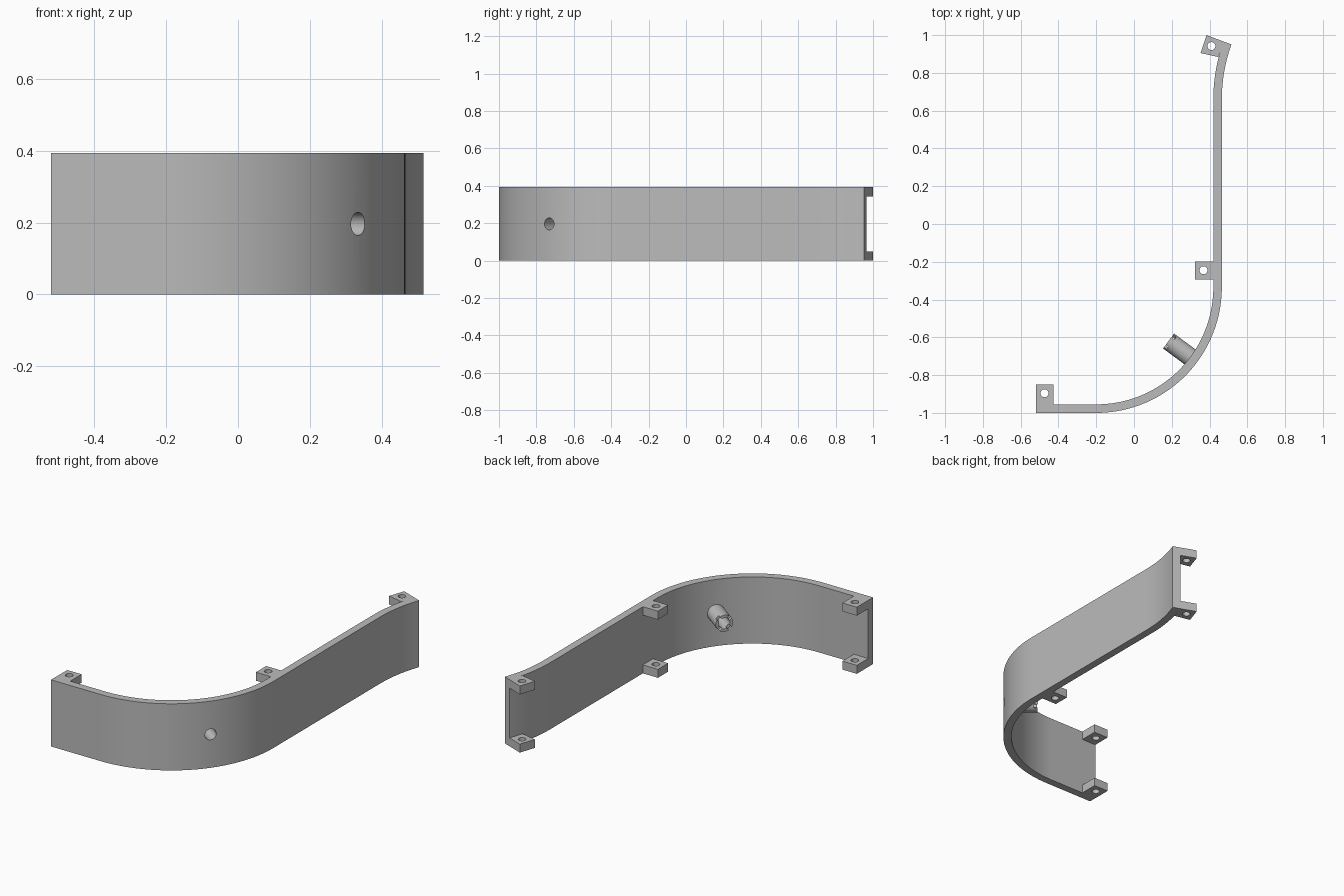
import bpy, bmesh
from math import sin, cos, radians, pi
from mathutils import Vector, Matrix

if "Cube" in bpy.data.objects:
    bpy.data.objects.remove(bpy.data.objects["Cube"])

HEIGHT, WALL, LUG = 0.393, 0.045, 0.05
BEND, BEND_R = Vector((-0.2, -0.335)), 0.665      # main corner
FLARE_R, FLARE = 0.85, radians(20)                # outward flare at the back
FLARE_Y = 0.66
RIGHT = BEND.x + BEND_R
TUBE_ANGLE = radians(-36.6)

gray = bpy.data.materials.new("plain gray")
gray.use_nodes = True
gray.diffuse_color = (0.5, 0.5, 0.5, 1)
gray.node_tree.nodes["Principled BSDF"].inputs["Base Color"].default_value = gray.diffuse_color


def add_object(name, bm):
    bmesh.ops.recalc_face_normals(bm, faces=bm.faces)
    mesh = bpy.data.meshes.new(name)
    bm.to_mesh(mesh)
    bm.free()
    mesh.materials.append(gray)
    ob = bpy.data.objects.new(name, mesh)
    bpy.context.collection.objects.link(ob)
    return ob


def prism(name, outline, z0, z1):
    bm = bmesh.new()
    face = bm.faces.new([bm.verts.new((x, y, z0)) for x, y in outline])
    top = bmesh.ops.extrude_face_region(bm, geom=[face])["geom"]
    bmesh.ops.translate(bm, vec=(0, 0, z1 - z0),
                        verts=[v for v in top if isinstance(v, bmesh.types.BMVert)])
    return add_object(name, bm)


def cylinder(name, radius, depth, matrix):
    bm = bmesh.new()
    bmesh.ops.create_cone(bm, cap_ends=True, segments=40, radius1=radius,
                          radius2=radius, depth=depth, matrix=matrix)
    return add_object(name, bm)


def box(name, size, matrix):
    bm = bmesh.new()
    bmesh.ops.create_cube(bm, size=1, matrix=matrix @ Matrix.Diagonal((*size, 1)))
    return add_object(name, bm)


def cut(ob, cutters):
    for cutter in cutters:
        cutter.hide_render = True
        mod = ob.modifiers.new("cut", 'BOOLEAN')
        mod.operation, mod.solver, mod.object = 'DIFFERENCE', 'EXACT', cutter
    bpy.context.view_layer.update()
    graph = bpy.context.evaluated_depsgraph_get()
    mesh = bpy.data.meshes.new_from_object(ob.evaluated_get(graph))
    ob.modifiers.clear()
    ob.data = mesh
    for cutter in cutters:
        bpy.data.objects.remove(cutter)


def wall_side(inset):
    """One side of the curved strip, from the front end to the back end."""
    pts = [(-0.52, -1 + inset)]
    for i in range(41):
        a = -pi / 2 + i / 40 * pi / 2
        pts.append((BEND.x + (BEND_R - inset) * cos(a), BEND.y + (BEND_R - inset) * sin(a)))
    for i in range(13):
        a = FLARE * i / 12
        pts.append((RIGHT + FLARE_R - (FLARE_R + inset) * cos(a),
                    FLARE_Y + (FLARE_R + inset) * sin(a)))
    return pts


# Curved wall
outer, inner = wall_side(0), wall_side(WALL)
wall = prism("curved_wall", outer + inner[::-1], 0, HEIGHT)


# Tube axis frame: local z points outward through the wall
def on_axis(distance, roll=0):
    x, y = BEND + distance * Vector((cos(TUBE_ANGLE), sin(TUBE_ANGLE)))
    return (Matrix.Translation((x, y, HEIGHT / 2)) @ Matrix.Rotation(TUBE_ANGLE, 4, 'Z')
            @ Matrix.Rotation(pi / 2, 4, 'Y') @ Matrix.Rotation(roll, 4, 'Z'))


cut(wall, [cylinder("wall_bore", 0.032, 0.2, on_axis(0.65))])

# Notched tube behind the wall hole
TIP, ROOT = 0.477, 0.626
tube = cylinder("notched_tube", 0.049, ROOT - TIP, on_axis((TIP + ROOT) / 2))
cut(tube, [cylinder("tube_bore", 0.032, 0.4, on_axis(0.55))]
    + [box("notch", (0.022, 0.2, 0.04), on_axis(TIP, s * pi / 4)) for s in (-1, 1)])

# Screw lugs, in pairs at the bottom and the top
tip_in = inner[-1]
lugs = {
    "front": ([(-0.52, -1 + WALL), (-0.426, -1 + WALL), (-0.426, -0.849), (-0.52, -0.849)],
              (-0.474, -0.896)),
    "middle": ([(0.322, -0.293), (RIGHT - WALL, -0.293), (RIGHT - WALL, -0.198),
                (0.322, -0.198)], (0.368, -0.245)),
    "back": ([(0.352, 0.905), (0.447, 0.884), tip_in, (0.384, 1.0)], (0.41, 0.942)),
}
for place, (outline, hole) in lugs.items():
    for level, z in (("lower", 0), ("upper", HEIGHT - LUG)):
        lug = prism(f"{place}_{level}_lug", outline, z, z + LUG)
        cut(lug, [cylinder("screw_hole", 0.021, 0.2, Matrix.Translation((*hole, z)))])

# Smooth curves, sharp corners
bpy.ops.object.select_all(action='DESELECT')
for ob in bpy.context.collection.objects:
    if ob.type == 'MESH' and gray.name in ob.data.materials:
        ob.select_set(True)
        bpy.context.view_layer.objects.active = ob
bpy.ops.object.shade_smooth_by_angle(angle=radians(30))
